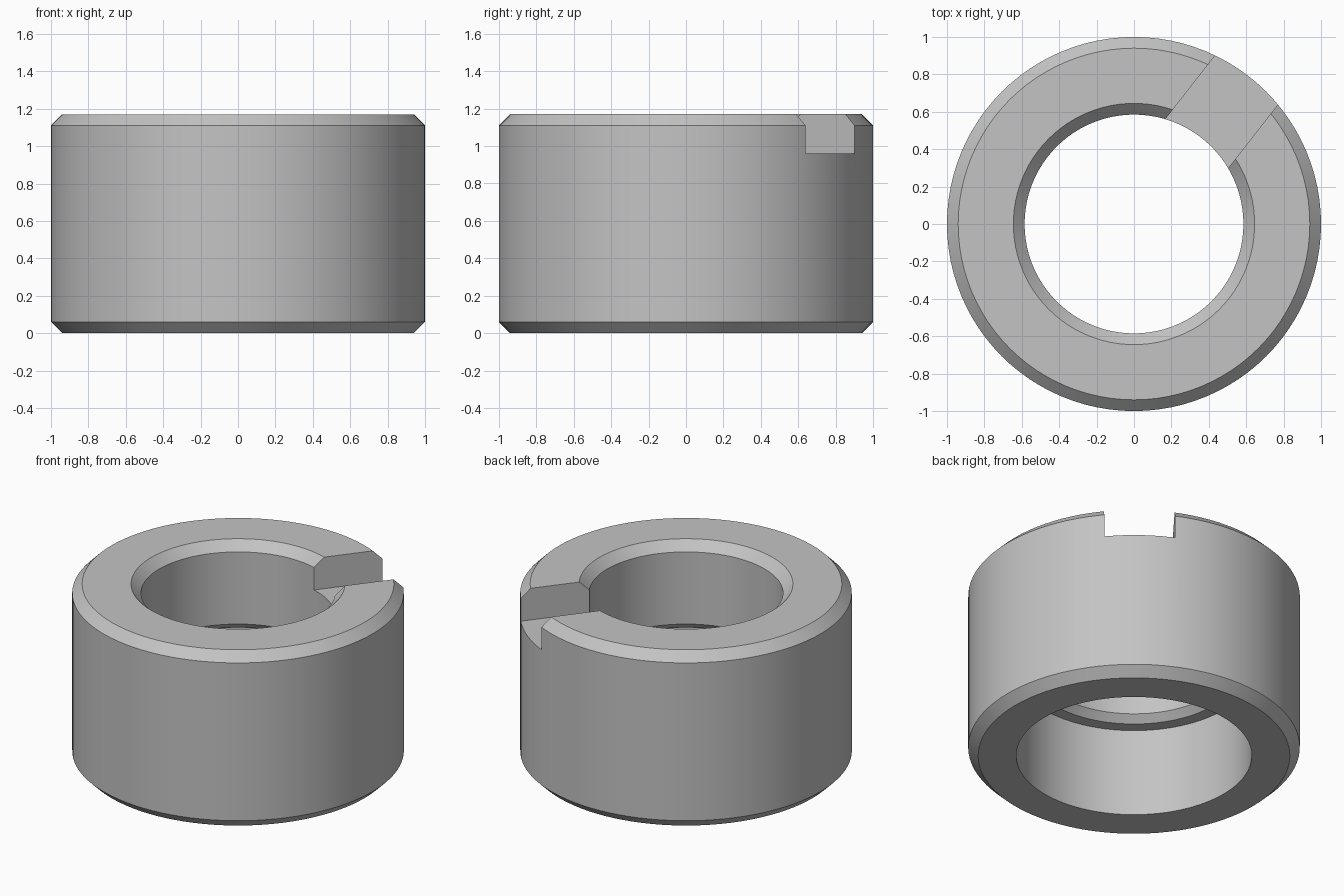
import bpy
import bmesh
import math
from mathutils import Matrix, Vector

cube = bpy.data.objects.get("Cube")
if cube:
    bpy.data.objects.remove(cube, do_unlink=True)

steel = bpy.data.materials.new("light_grey_steel")
steel.use_nodes = True
grey = (0.55, 0.55, 0.55, 1)
steel.diffuse_color = grey
steel.node_tree.nodes["Principled BSDF"].inputs["Base Color"].default_value = grey

SEGMENTS = 96
HEIGHT = 1.17
CHAMFER = 0.06


def make_object(name, bm):
    bmesh.ops.recalc_face_normals(bm, faces=bm.faces)
    mesh = bpy.data.meshes.new(name)
    bm.to_mesh(mesh)
    bm.free()
    mesh.materials.append(steel)
    obj = bpy.data.objects.new(name, mesh)
    bpy.context.collection.objects.link(obj)
    return obj


# Bushing body: closed (radius, height) profile spun about z
profile = [
    (1 - CHAMFER, 0), (1, CHAMFER), (1, HEIGHT - CHAMFER), (1 - CHAMFER, HEIGHT),
    (0.645, HEIGHT), (0.585, HEIGHT - CHAMFER),   # top bore chamfer
    (0.585, 0.63), (0.63, 0.585),                 # inner lip chamfer
    (0.71, 0.585), (0.71, 0),                     # counterbore from below
]
bm = bmesh.new()
verts = [bm.verts.new((r, 0, z)) for r, z in profile]
edges = [bm.edges.new((a, b)) for a, b in zip(verts, verts[1:] + verts[:1])]
bmesh.ops.spin(bm, geom=verts + edges, cent=(0, 0, 0), axis=(0, 0, 1),
               angle=math.tau, steps=SEGMENTS, use_duplicate=False)
bmesh.ops.remove_doubles(bm, verts=bm.verts, dist=0.0005)
body = make_object("bushing_body", bm)

# Driving slot across one side of the top rim
bm = bmesh.new()
bmesh.ops.create_cube(bm, size=1)
bmesh.ops.scale(bm, vec=Vector((1.2, 0.426, 0.5)), verts=bm.verts)
bmesh.ops.translate(bm, vec=Vector((0.8, 0, 0.96 + 0.25)), verts=bm.verts)
bmesh.ops.rotate(bm, cent=(0, 0, 0), matrix=Matrix.Rotation(math.radians(52), 3, 'Z'),
                 verts=bm.verts)
cutter = make_object("slot_cutter", bm)
cutter.hide_render = True

slot = body.modifiers.new("slot", 'BOOLEAN')
slot.operation = 'DIFFERENCE'
slot.solver = 'EXACT'
slot.object = cutter

bpy.ops.object.select_all(action='DESELECT')
body.select_set(True)
bpy.context.view_layer.objects.active = body
bpy.ops.object.modifier_apply(modifier="slot")
bpy.data.objects.remove(cutter, do_unlink=True)

bpy.ops.object.shade_smooth_by_angle(angle=math.radians(30))
